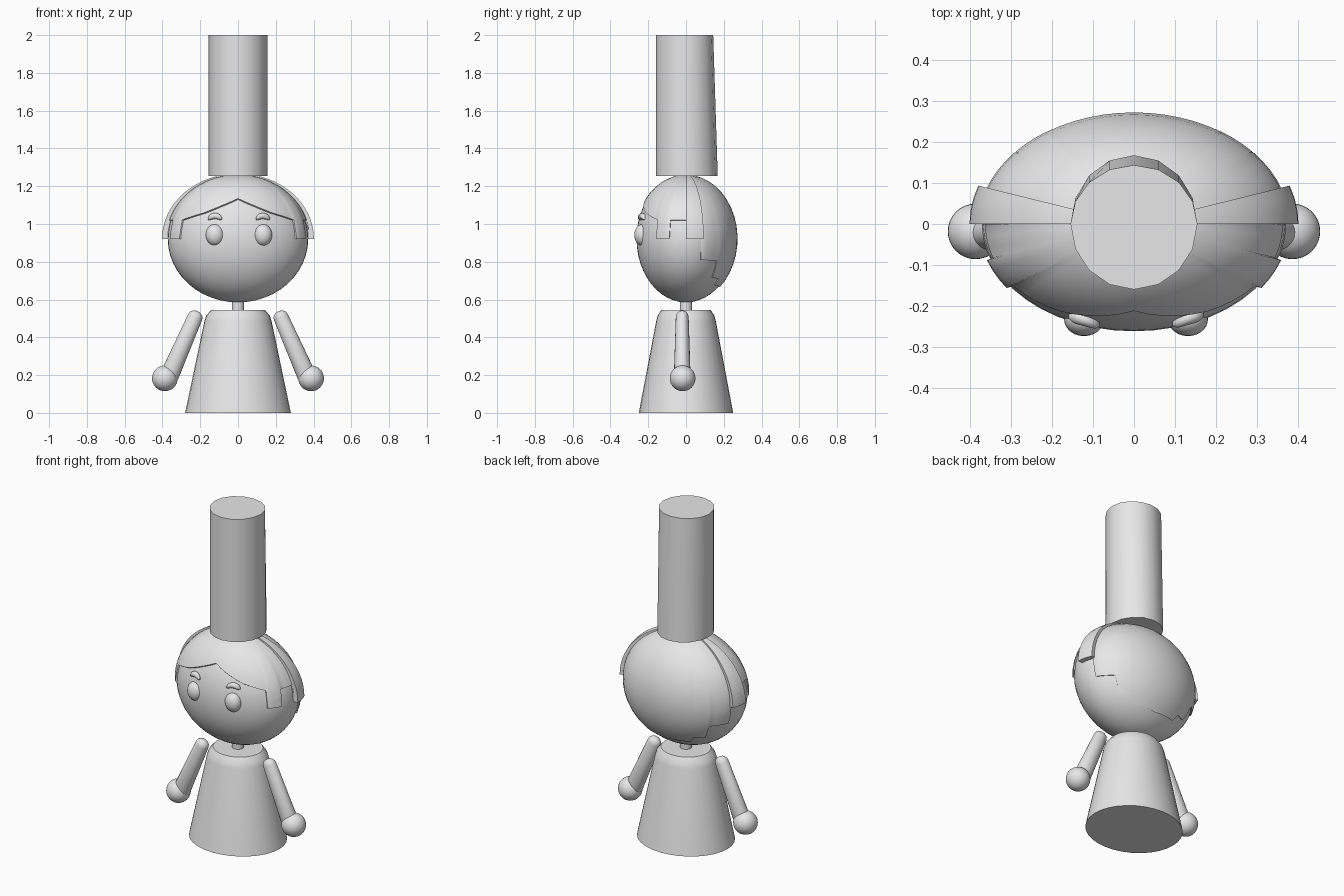
import bpy, bmesh, math
from mathutils import Vector, Matrix

if "Cube" in bpy.data.objects:
    bpy.data.objects.remove(bpy.data.objects["Cube"], do_unlink=True)

grey = bpy.data.materials.new("plain_grey")
grey.use_nodes = True
grey.diffuse_color = (0.8, 0.8, 0.8, 1)
grey.node_tree.nodes["Principled BSDF"].inputs["Base Color"].default_value = (0.8, 0.8, 0.8, 1)

HEAD_Z = 0.922


def finish(name, bm, angle=40):
    """Turn a bmesh into a shaded, coloured object."""
    bmesh.ops.recalc_face_normals(bm, faces=bm.faces[:])
    mesh = bpy.data.meshes.new(name)
    bm.to_mesh(mesh)
    bm.free()
    obj = bpy.data.objects.new(name, mesh)
    bpy.context.collection.objects.link(obj)
    mesh.materials.append(grey)
    bpy.ops.object.select_all(action='DESELECT')
    obj.select_set(True)
    bpy.context.view_layer.objects.active = obj
    bpy.ops.object.shade_smooth_by_angle(angle=math.radians(angle))
    return obj


def ball(name, centre, radii, segments=32):
    bm = bmesh.new()
    bmesh.ops.create_uvsphere(bm, u_segments=segments, v_segments=segments // 2, radius=1)
    bmesh.ops.scale(bm, vec=radii, verts=bm.verts[:])
    bmesh.ops.translate(bm, vec=centre, verts=bm.verts[:])
    return finish(name, bm)


def lathe(profile, sides):
    """Closed stack of elliptical rings from (rx, ry, z) entries."""
    bm = bmesh.new()
    rings = []
    for rx, ry, z in profile:
        rings.append([bm.verts.new((rx * math.cos(a), ry * math.sin(a), z))
                      for a in (math.tau * i / sides for i in range(sides))])
    for low, high in zip(rings, rings[1:]):
        for i in range(sides):
            j = (i + 1) % sides
            bm.faces.new((low[i], low[j], high[j], high[i]))
    bm.faces.new(rings[0])
    bm.faces.new(rings[-1])
    return bm


def shell(name, edge, radii, inner, rows=16):
    """Ellipsoid cap whose lower edge follows (azimuth, height) entries."""
    rx, ry, rz = radii
    columns = []
    for (a0, z0), (a1, z1) in zip(edge, edge[1:]):
        n = max(1, round(abs(a1 - a0) / 0.1))
        columns += [(a0 + (a1 - a0) * i / n, z0 + (z1 - z0) * i / n) for i in range(n)]
    columns.append(edge[-1])
    bm = bmesh.new()
    grid = []
    for a, z in columns:
        low = math.asin((z - HEAD_Z) / rz)
        column = []
        for r in range(rows + 1):
            e = math.pi / 2 + (low - math.pi / 2) * r / rows
            column.append(bm.verts.new((rx * math.cos(e) * math.sin(a),
                                        -ry * math.cos(e) * math.cos(a),
                                        rz * math.sin(e))))
        grid.append(column)
    for c, d in zip(grid, grid[1:]):
        for r in range(rows):
            bm.faces.new((c[r], c[r + 1], d[r + 1], d[r]))
    bmesh.ops.remove_doubles(bm, verts=bm.verts[:], dist=0.0001)
    # rim turned in towards the skull
    border = [e for e in bm.edges if e.is_boundary]
    rim = bmesh.ops.extrude_edge_only(bm, edges=border)["geom"]
    for v in rim:
        if isinstance(v, bmesh.types.BMVert):
            v.co *= inner
    bmesh.ops.translate(bm, vec=(0, 0, HEAD_Z), verts=bm.verts[:])
    return finish(name, bm)


# Gown and neck
finish("gown", lathe([(0.28, 0.25, 0), (0.178, 0.158, 0.485), (0.168, 0.15, 0.515),
                      (0.142, 0.13, 0.545)], 32), 35)
finish("neck", lathe([(0.033, 0.033, 0.53), (0.033, 0.033, 0.62)], 16))

# Head
ball("head", (0, 0, HEAD_Z), (0.372, 0.262, 0.337), 48)

# Hair with a pointed fringe, sideburns and a stepped back edge
half = [(0, 1.135), (0.54, 1.06), (0.95, 1.022), (0.96, 0.92), (1.24, 0.92), (1.25, 1.02),
        (1.565, 1.02), (1.575, 0.92), (1.87, 0.92), (1.88, 0.81), (2.27, 0.805),
        (2.28, 0.715), (2.54, 0.71), (2.55, 0.675), (math.pi, 0.665)]
full = [(-a, z) for a, z in reversed(half[1:])] + half
shell("hair", full, (0.38, 0.273, 0.339), 0.95)

# Raised band over the head, one wedge per side
for side, label in ((1, "left"), (-1, "right")):
    shell(label + "_hair_band", [(side * math.pi / 2, 0.92), (side * 1.9, 0.92)],
          (0.402, 0.29, 0.345), 0.91)

# Tall hat, its back leaning in towards the top
hat = lathe([(0.155, 0.16, 1.255), (0.155, 0.16, 2)], 16)
for v in hat.verts:
    if v.co.y > 0:
        v.co.y *= 1.05 if v.co.z < 1.5 else 0.9
finish("hat", hat)

for side, label in ((1, "left"), (-1, "right")):
    # Arm: tapered capsule from shoulder to wrist
    shoulder = Vector((side * 0.227, -0.02, 0.507))
    wrist = Vector((side * 0.362, -0.02, 0.2))
    length = (wrist - shoulder).length
    caps = [math.radians(d) for d in (5, 25, 45, 65, 90)]
    top = [(0.034 * math.sin(a), 0.04 * math.sin(a), -0.034 * math.cos(a)) for a in caps]
    end = [(0.044 * math.sin(a), 0.05 * math.sin(a), length + 0.044 * math.cos(a))
           for a in reversed(caps)]
    arm = lathe(top + end, 20)
    aim = (wrist - shoulder).to_track_quat('Z', 'Y').to_matrix().to_4x4()
    bmesh.ops.transform(arm, matrix=Matrix.Translation(shoulder) @ aim, verts=arm.verts[:])
    finish(label + "_arm", arm)
    ball(label + "_hand", (side * 0.387, -0.018, 0.183), (0.068, 0.068, 0.068))

    # Eye and arched brow
    x = side * 0.127 + 0.005
    ball(label + "_eye", (x, -0.232, 0.942), (0.049, 0.042, 0.057), 24)
    bm = bmesh.new()
    rings = []
    for i in range(9):
        t = i / 4 - 1
        px, pz = x + 0.038 * t, 1.042 - 0.014 * t * t
        py = -0.262 * math.sqrt(1 - (px / 0.372) ** 2 - ((pz - HEAD_Z) / 0.337) ** 2) - 0.004
        r = 0.016 * math.sqrt(max(0.1, 1 - t ** 4))
        rings.append([bm.verts.new((px, py + r * math.cos(a), pz + r * math.sin(a)))
                      for a in (math.tau * k / 12 for k in range(12))])
    for p, q in zip(rings, rings[1:]):
        for k in range(12):
            m = (k + 1) % 12
            bm.faces.new((p[k], p[m], q[m], q[k]))
    bm.faces.new(rings[0])
    bm.faces.new(rings[-1])
    finish(label + "_brow", bm)
